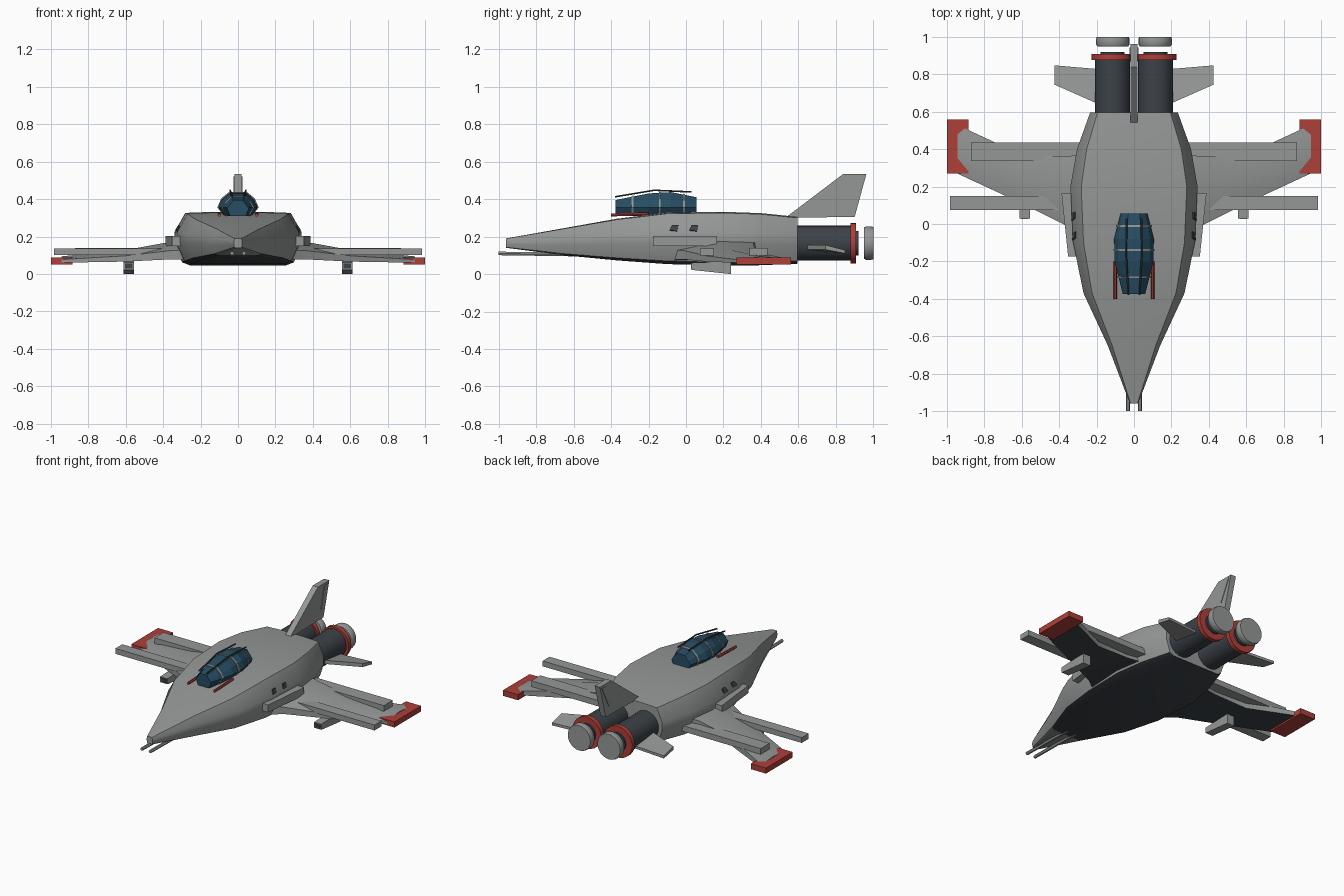
import bpy, bmesh, math
from mathutils import Vector

if "Cube" in bpy.data.objects:
    bpy.data.objects.remove(bpy.data.objects["Cube"])


def material(name, rgb):
    m = bpy.data.materials.new(name)
    m.use_nodes = True
    m.diffuse_color = (*rgb, 1)
    m.node_tree.nodes["Principled BSDF"].inputs["Base Color"].default_value = (*rgb, 1)
    return m


GREY = material("hull grey", (0.30, 0.31, 0.31))
DARK = material("dark slate", (0.045, 0.055, 0.065))
RED = material("trim red", (0.42, 0.05, 0.04))
BLUE = material("canopy blue", (0.02, 0.075, 0.125))


def loft(name, rings, mat, mirror=False, smooth=None, under=None):
    """Skin a list of matching rings and cap both ends."""
    bm = bmesh.new()
    loops = [[bm.verts.new(p) for p in ring] for ring in rings]
    n = len(loops[0])
    for a, b in zip(loops, loops[1:]):
        for i in range(n):
            j = (i + 1) % n
            bm.faces.new((a[i], a[j], b[j], b[i]))
    bm.faces.new(loops[0])
    bm.faces.new(loops[-1])
    bmesh.ops.recalc_face_normals(bm, faces=bm.faces)
    bm.normal_update()
    if under:
        for f in bm.faces:
            f.material_index = int(under(f))
    me = bpy.data.meshes.new(name)
    bm.to_mesh(me)
    bm.free()
    me.materials.append(mat)
    if under:
        me.materials.append(DARK)
    ob = bpy.data.objects.new(name, me)
    bpy.context.collection.objects.link(ob)
    if mirror:
        ob.modifiers.new("mirror", "MIRROR")
    if smooth:
        bpy.ops.object.select_all(action="DESELECT")
        ob.select_set(True)
        bpy.context.view_layer.objects.active = ob
        bpy.ops.object.shade_smooth_by_angle(angle=math.radians(smooth))
    return ob


def box(name, x, y, z, mat, mirror=True):
    rings = [[(a, y[0], z[0]), (a, y[1], z[0]), (a, y[1], z[1]), (a, y[0], z[1])] for a in x]
    return loft(name, rings, mat, mirror)


def prism(name, outline, depth, mat, mirror=False):
    """Extrude an outline of 3D points along a vector."""
    d = Vector(depth)
    return loft(name, [outline, [Vector(p) + d for p in outline]], mat, mirror)


def turned(name, x, z, profile, mat, sides=24):
    """Round body along y from (y, radius) pairs."""
    turn = [2 * math.pi * i / sides for i in range(sides)]
    rings = [[(x + r * math.cos(t), y, z + r * math.sin(t)) for t in turn] for y, r in profile]
    return loft(name, rings, mat, True, 35)


def rod(name, points, r, mat):
    turn = [math.pi * i / 3 for i in range(6)]
    return loft(name, [[(x + r * math.cos(t), y, z + r * math.sin(t)) for t in turn]
                       for x, y, z in points], mat, True, 40)


def symmetric(half, y):
    """Close a right half-section into a full ring at y."""
    return [(x, y, z) for x, z in half] + [(-x, y, z) for x, z in reversed(half)]


# Fuselage: y, half width, top, bottom
hull = [(-0.96, 0.022, 0.19, 0.14), (-0.65, 0.14, 0.245, 0.10), (-0.37, 0.27, 0.295, 0.073),
        (-0.1, 0.325, 0.328, 0.053), (0.2, 0.34, 0.332, 0.045), (0.4, 0.305, 0.325, 0.047),
        (0.595, 0.235, 0.305, 0.055)]
rings = []
for y, w, top, bot in hull:
    h = top - bot
    rings.append(symmetric([(0.4 * w, top), (0.83 * w, top - 0.02 * h), (w, bot + 0.62 * h),
                            (w, bot + 0.4 * h), (0.88 * w, bot + 0.06 * h), (0.75 * w, bot)], y))
loft("fuselage", rings, GREY, smooth=30,
     under=lambda f: f.normal.z < -0.8 and f.calc_center_median().y > -0.6)

# Side pods and hull vents
prism("side_pod", [(0.28, -0.175, 0.15), (0.352, -0.175, 0.15), (0.388, 0.165, 0.15), (0.28, 0.165, 0.15)],
      (0, 0, 0.052), GREY, True)
for i, (y, x) in enumerate([(-0.065, 0.315), (0.04, 0.32)]):
    prism(f"hull_vent_{i}", [(x + 0.01, y - 0.022, 0.232), (x + 0.007, y + 0.018, 0.226),
                             (x - 0.006, y + 0.024, 0.258), (x - 0.006, y - 0.01, 0.258)],
          (0.006, 0, 0.003), DARK, True)

# Wings: x, leading y, trailing y, bottom, top
wing = [(0.25, -0.09, 0.38, 0.075, 0.185), (0.36, -0.01, 0.36, 0.078, 0.172),
        (0.6, 0.11, 0.37, 0.066, 0.128), (0.945, 0.27, 0.53, 0.06, 0.094)]
loft("wing", [[(x, a, z0), (x, b, z0), (x, b, z1 - 0.01), (x, (a + b) / 2, z1), (x, a, (z0 + z1) / 2)]
              for x, a, b, z0, z1 in wing], GREY, True, 35, under=lambda f: f.normal.z < -0.8)
box("wing_tip", (0.885, 1.0), (0.27, 0.56), (0.05, 0.088), RED)
box("front_wing_beam", (0.3, 0.985), (0.075, 0.15), (0.1, 0.137), GREY)
box("rear_wing_beam", (0.25, 0.872), (0.338, 0.435), (0.1, 0.14), GREY)

# Pods hung under the wings
prism("underwing_pod", [(0.557, 0.03, 0.022), (0.557, 0.24, 0.0), (0.557, 0.24, 0.068), (0.557, 0.03, 0.06)],
      (0.056, 0, 0), GREY, True)
box("pod_muzzle", (0.565, 0.605), (0.026, 0.032), (0.028, 0.055), DARK)

# Twin engines
turned("engine", 0.115, 0.165, [(0.55, 0.094), (0.885, 0.094)], DARK)
turned("engine_ring", 0.118, 0.165, [(0.878, 0.108), (0.908, 0.108)], RED)
turned("engine_outlet", 0.115, 0.165, [(0.9, 0.065), (0.92, 0.065)], DARK)
turned("exhaust_disc", 0.113, 0.165, [(0.95, 0.083), (0.96, 0.089), (0.99, 0.089), (1.0, 0.086)], GREY)

# Tail
prism("tail_fin", [(-0.02, 0.53, 0.3), (-0.02, 0.84, 0.535), (-0.02, 0.963, 0.535), (-0.02, 0.9, 0.305)],
      (0.04, 0, 0), GREY)
prism("rudder_panel", [(0.02, 0.87, 0.37), (0.02, 0.945, 0.52), (0.02, 0.905, 0.52)],
      (0.004, 0, 0), GREY, True)
tail = [(0.17, 0.64, 0.83), (0.21, 0.65, 0.83), (0.425, 0.745, 0.848)]
loft("tailplane", [[(x, a, 0.13), (x, b, 0.11), (x, b, 0.128), (x, a, 0.155)] for x, a, b in tail],
     GREY, True)

# Canopy: y, half width, top
glass = [(-0.375, 0.06, 0.395), (-0.2, 0.104, 0.43), (-0.08, 0.106, 0.437), (0.055, 0.072, 0.41)]


def canopy_ring(y, grow=0.0):
    for (y0, w0, t0), (y1, w1, t1) in zip(glass, glass[1:]):
        if y <= y1:
            break
    k = (y - y0) / (y1 - y0)
    w, top = w0 + k * (w1 - w0) + grow, t0 + k * (t1 - t0) + grow
    return symmetric([(0.42 * w, top), (0.82 * w, top - 0.035), (w, 0.355), (0.7 * w, 0.31)], y)


loft("canopy", [canopy_ring(g[0]) for g in glass], BLUE)
for i, y in enumerate((-0.285, -0.14, -0.01)):
    loft(f"canopy_hoop_{i}", [canopy_ring(y - 0.005, 0.005), canopy_ring(y + 0.005, 0.005)], GREY)
rod("canopy_rail", [(0.03, -0.38, 0.412), (0.042, -0.17, 0.447), (0.04, 0.03, 0.438)], 0.005, DARK)
rod("canopy_side_rod", [(0.1, -0.4, 0.315), (0.1, -0.2, 0.322)], 0.009, RED)

# Nose guns
rod("nose_gun", [(0.032, -1.0, 0.11), (0.032, -0.6, 0.104)], 0.011, GREY)
rod("nose_gun_bore", [(0.032, -1.0, 0.11), (0.032, -0.998, 0.11)], 0.007, DARK)
